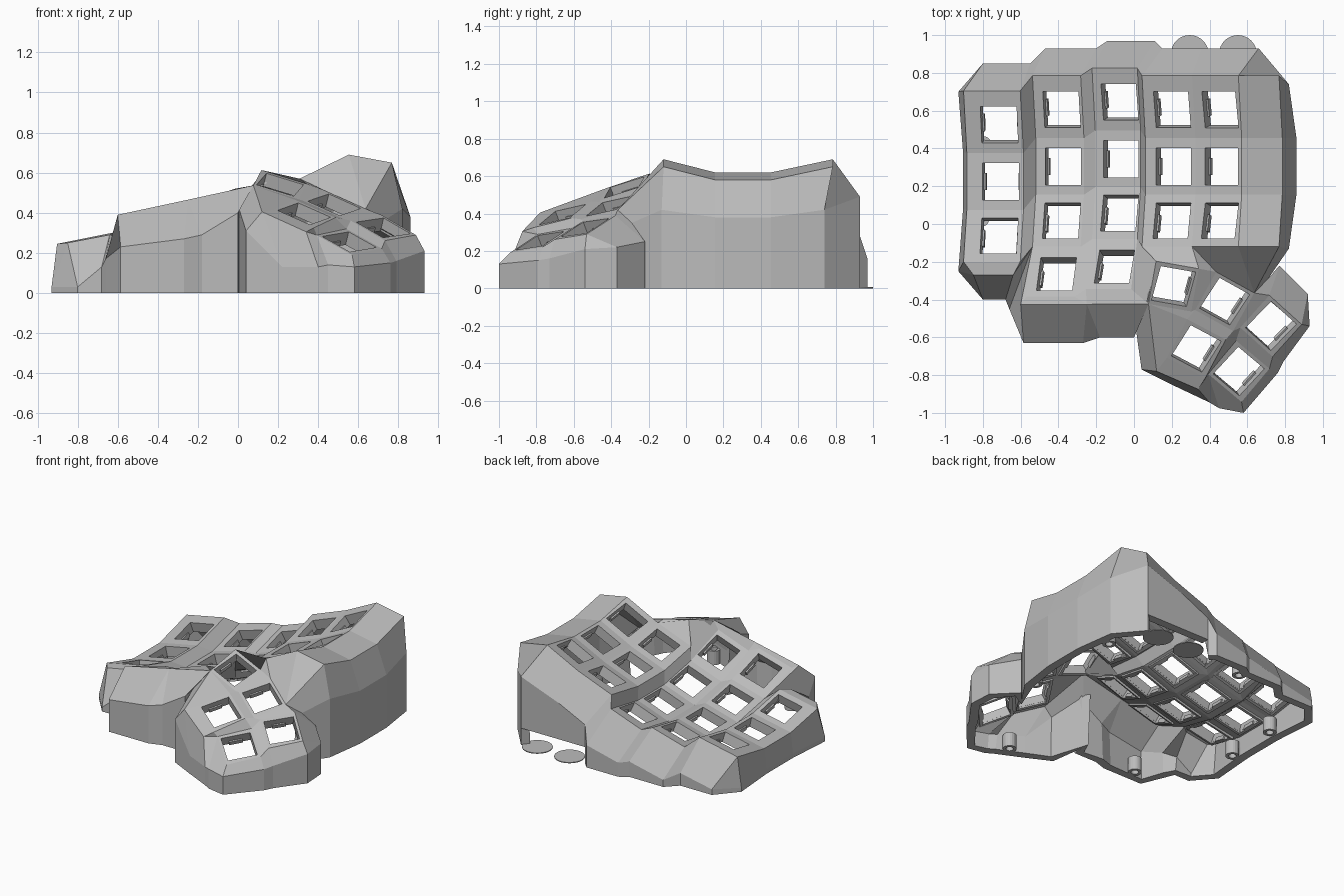
import bpy, bmesh, math
from mathutils import Matrix, Vector

if "Cube" in bpy.data.objects:
    bpy.data.objects.remove(bpy.data.objects["Cube"])

grey = bpy.data.materials.new("plain grey")
grey.use_nodes = True
tone = (0.5, 0.5, 0.5, 1)
grey.diffuse_color = tone
grey.node_tree.nodes["Principled BSDF"].inputs["Base Color"].default_value = tone


def make_object(name, bm, thickness=0):
    mesh = bpy.data.meshes.new(name)
    bm.to_mesh(mesh)
    bm.free()
    mesh.materials.append(grey)
    obj = bpy.data.objects.new(name, mesh)
    bpy.context.collection.objects.link(obj)
    if thickness:
        mod = obj.modifiers.new("thickness", "SOLIDIFY")
        mod.thickness = thickness
        mod.offset = -1
    return obj


shell = bmesh.new()
sockets = bmesh.new()
HOLE = 0.098


def face(*points):
    unique = []
    for p in points:
        if all((p - q).length > 1e-4 for q in unique):
            unique.append(p)
    if len(unique) > 2:
        f = shell.faces.new([shell.verts.new(p) for p in unique])
        f.normal_update()
        return f


def top(*points):
    # Upper surface: always faces up
    f = face(*points)
    if f and f.normal.z < 0:
        f.normal_flip()


def bar(frame, centre, size):
    scale = Matrix.Diagonal((*size, 1))
    bmesh.ops.create_cube(sockets, size=1,
                          matrix=frame @ Matrix.Translation(centre) @ scale)


def key(bl, br, tr, tl, shift_u=0, shift_v=0):
    # Plate with a square hole, and a socket frame with clips below it
    outer = [bl, br, tr, tl]
    u = (br + tr - bl - tl).normalized()
    n = u.cross(tl + tr - bl - br).normalized()
    v = n.cross(u)
    centre = sum(outer, Vector()) / 4 + shift_u * u + shift_v * v
    inner = [centre + HOLE * (a * u + b * v)
             for a, b in ((-1, -1), (1, -1), (1, 1), (-1, 1))]
    for i in range(4):
        j = (i + 1) % 4
        top(outer[i], outer[j], inner[j], inner[i])
    frame = Matrix((u, v, n)).transposed().to_4x4()
    frame.translation = centre
    reach = HOLE + 0.011
    for s in (-1, 1):
        bar(frame, (s * reach, 0, -0.04), (0.02, 2 * HOLE + 0.04, 0.064))
        bar(frame, (0, s * reach, -0.04), (2 * HOLE, 0.02, 0.064))
        bar(frame, (s * (HOLE - 0.002), 0, -0.057), (0.015, 0.09, 0.03))


# Finger columns: left x, right x, y shift, left z, right z, rows, hole shift
columns = {
    "A": (-0.885, -0.585, -0.08, 0.175, 0.235, 3, 0.03),
    "B": (-0.52, -0.265, 0, 0.18, 0.25, 4, 0.018),
    "C": (-0.205, 0.035, 0.04, 0.235, 0.32, 4, 0.018),
    "D": (0.06, 0.325, 0, 0.40, 0.50, 3, 0.018),
    "E": (0.325, 0.57, 0, 0.50, 0.62, 3, 0.018),
    "F": (0.57, 0.785, 0, 0.62, 0.58, 3, 0),
}
# Bowl profile along a column: y from the middle, rise
profile = [(0.48, 0.07), (0.15, 0), (-0.15, 0), (-0.425, 0.07), (-0.69, 0.2)]
left, right = {}, {}
for name, (xl, xr, shift, zl, zr, rows, hole_shift) in columns.items():
    for side, x, z in ((left, xl, zl), (right, xr, zr)):
        side[name] = [Vector((x - 0.25 * rise, 0.305 + shift + y, z + rise))
                      for y, rise in profile[:rows + 1]]
    for i in range(rows):
        quad = (left[name][i + 1], right[name][i + 1], right[name][i], left[name][i])
        if name == "F":
            top(*quad)
        else:
            key(*quad, hole_shift, -0.015 if i in (0, 3) else 0)

# Webs between neighbouring columns
for a, b in ("AB", "BC", "CD"):
    for i in range(min(len(right[a]), len(left[b])) - 1):
        top(right[a][i], right[a][i + 1], left[b][i + 1], left[b][i])

# Thumb keys: centre and turn in degrees
thumbs = [(0.21, -0.33, 0.54, -10), (0.48, -0.41, 0.44, -29), (0.725, -0.54, 0.325, -42),
          (0.33, -0.66, 0.395, -28), (0.555, -0.78, 0.255, -40)]
corner = {}
for number, (x, y, z, turn) in enumerate(thumbs, 1):
    spin = Matrix.Rotation(math.radians(turn), 2)
    for tag, sx, sy in (("BL", -1, -1), ("BR", 1, -1), ("TR", 1, 1), ("TL", -1, 1)):
        d = spin @ Vector((sx, sy)) * 0.115
        corner[f"{number}{tag}"] = Vector((x + d.x, y + d.y, z - 0.24 * d.x + 0.38 * d.y))
    key(*(corner[f"{number}{tag}"] for tag in ("BL", "BR", "TR", "TL")))

# Named edge points of the finger columns: l/r side, row line number
for name in columns:
    for letter, side in (("l", left), ("r", right)):
        for i, p in enumerate(side[name]):
            corner[f"{name}{letter}{i}"] = p

# Lip points in front of the columns and the lower thumb keys
for name, point in {
    "Al": (-0.85, -0.27, 0.25), "Ar": (-0.64, -0.27, 0.29),
    "B": (-0.6, -0.425, 0.39), "C": (-0.25, -0.425, 0.465),
    "4l": (0.12, -0.78, 0.405), "4r": (0.34, -0.875, 0.305),
}.items():
    corner["lip" + name] = Vector(point)

# Webs in the thumb cluster, around the lips and between thumbs and columns
for web in ("1TR 1BR 2BL 2TL", "2TR 2BR 3BL 3TL", "4TR 4BR 5BL 5TL",
            "2BL 4TL 4TR 2BR", "3BL 5TL 5TR 3BR", "2BR 4TR 5TL 3BL",
            "1BL 4TL 2BL 1BR", "Cr3 Cr4 1BL 1TL", "Cr3 1TL Dl3",
            "Dl3 1TL 1TR Dr3", "Dr3 1TR 2TL", "Dr3 2TL 2TR Er3", "Er3 2TR Fr3",
            "Al3 lipAl lipAr Ar3", "Ar3 lipAr Bl3", "Bl3 lipB Bl4",
            "Bl4 lipB lipC Br4", "Br4 lipC Cl4", "Cl4 lipC 1BL Cr4",
            "1BL lip4l 4BL 4TL", "4BL lip4l lip4r 4BR", "4BR lip4r 5BL"):
    top(*(corner[c] for c in web.split()))

# Outer wall, anticlockwise: edge point, foot x, foot y, rim height
wall = [
    ("Al0", -0.8, 0.85, 0.04), ("Al0", -0.93, 0.7, 0.03), ("Al1", -0.905, 0.38, 0.03),
    ("Al2", -0.905, 0.08, 0.03), ("Al3", -0.93, -0.25, 0.03), ("lipAl", -0.93, -0.25, 0.03),
    ("lipAl", -0.8, -0.4, 0.03), ("lipAr", -0.68, -0.4, 0.13), ("Bl3", -0.66, -0.45, 0.17),
    ("lipB", -0.585, -0.63, 0.23), ("lipC", -0.27, -0.63, 0.27), ("lipC", -0.18, -0.6, 0.29),
    ("1BL", 0, -0.6, 0.4), ("1BL", 0.005, -0.52, 0.42), ("lip4l", 0.04, -0.77, 0.31),
    ("lip4l", 0.22, -0.86, 0.13), ("lip4r", 0.4, -0.945, 0.13), ("5BL", 0.45, -0.975, 0.14),
    ("5BR", 0.58, -1, 0.13), ("5TR", 0.76, -0.79, 0.15), ("3BR", 0.79, -0.73, 0.16),
    ("3TR", 0.93, -0.54, 0.21), ("3TR", 0.92, -0.37, 0.22), ("3TL", 0.77, -0.22, 0.25),
    ("2TR", 0.71, -0.29, 0.35), ("Fr3", 0.82, -0.13, 0.42), ("Fr2", 0.86, 0.155, 0.38),
    ("Fr1", 0.86, 0.455, 0.38), ("Fr0", 0.82, 0.74, 0.42), ("Er0", 0.66, 0.93, 0.49),
    ("Dr0", 0.36, 0.93, 0.38), ("Dl0", 0.15, 0.93, 0.28), ("Cr0", 0.11, 0.97, 0.16),
    ("Cl0", -0.14, 0.97, 0.1), ("Br0", -0.2, 0.93, 0.11), ("Bl0", -0.47, 0.93, 0.05),
    ("Ar0", -0.55, 0.85, 0.09),
]
for (a, ax, ay, az), (b, bx, by, bz) in zip(wall, wall[1:] + wall[:1]):
    rim_a, rim_b = Vector((ax, ay, az)), Vector((bx, by, bz))
    # The back wall is open at the bottom behind the inner two columns
    foot = 0.12 if a in ("Er0", "Dr0") else 0
    face(Vector((ax, ay, foot)), Vector((bx, by, foot)), rim_b, rim_a)
    face(rim_a, rim_b, corner[b], corner[a])

bmesh.ops.remove_doubles(shell, verts=shell.verts, dist=0.0005)
make_object("case_shell", shell, 0.06)
make_object("switch_sockets", sockets)

# Screw posts inside the wall
posts = bmesh.new()
for x, y in ((-0.46, -0.54), (-0.81, 0.03), (-0.8, 0.42), (-0.17, 0.86),
             (0.74, 0.63), (0.36, -0.83), (0.77, -0.08)):
    bmesh.ops.create_cone(posts, segments=20, radius1=0.045, radius2=0.045, depth=0.1,
                          matrix=Matrix.Translation((x, y, 0.05)))
make_object("screw_posts", posts, 0.02)

# Thin ground discs under the rear opening
discs = bmesh.new()
for x in (0.295, 0.55):
    bmesh.ops.create_cone(discs, cap_ends=True, segments=32, radius1=0.1, radius2=0.1,
                          depth=0.006, matrix=Matrix.Translation((x, 0.9, 0.003)))
make_object("ground_discs", discs)
